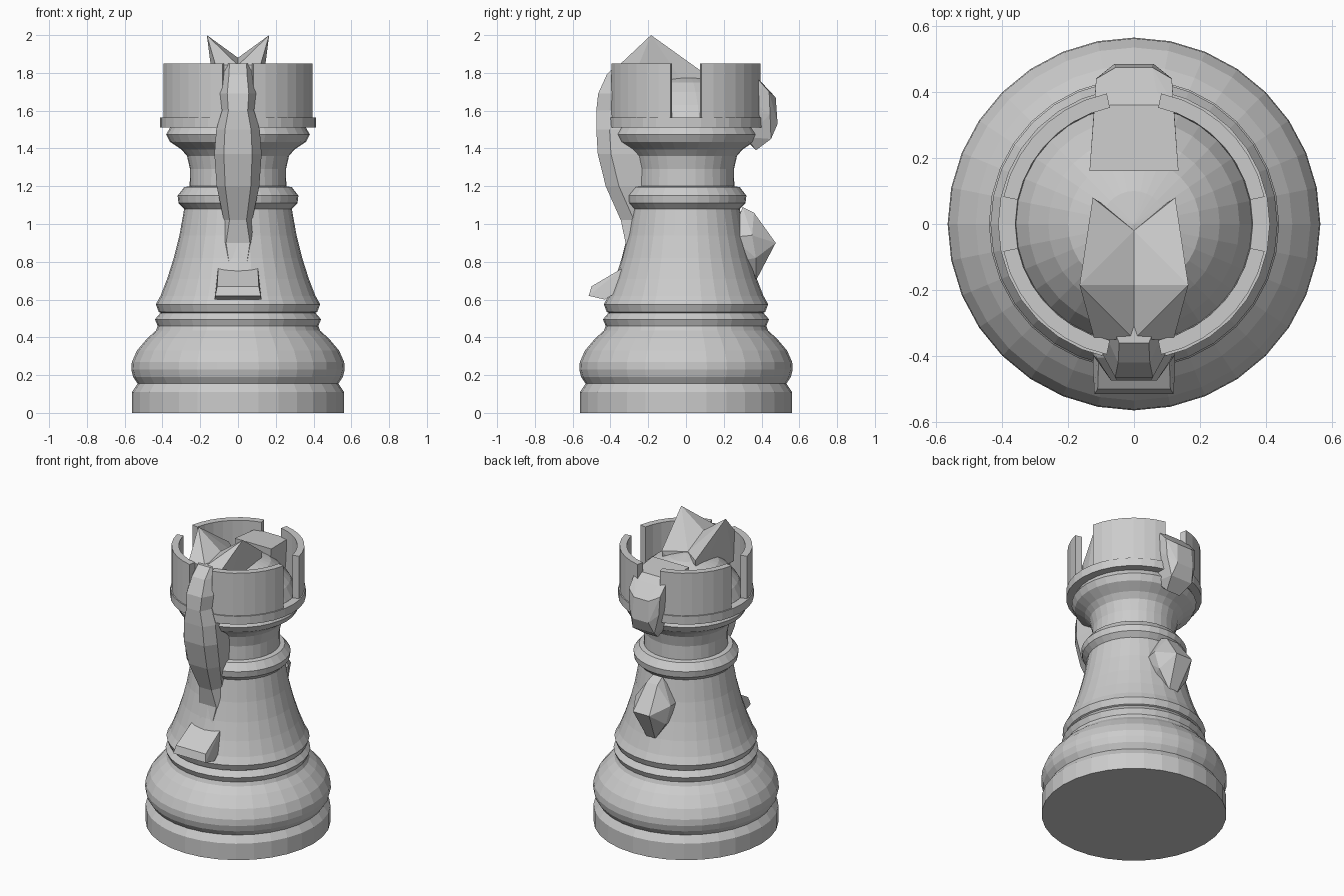
import bpy, bmesh
from math import sin, cos, pi

if "Cube" in bpy.data.objects:
    bpy.data.objects.remove(bpy.data.objects["Cube"])


def finish(name, bm):
    bmesh.ops.remove_doubles(bm, verts=bm.verts, dist=1e-5)
    bmesh.ops.recalc_face_normals(bm, faces=bm.faces)
    me = bpy.data.meshes.new(name)
    bm.to_mesh(me)
    bm.free()
    ob = bpy.data.objects.new(name, me)
    bpy.context.collection.objects.link(ob)
    return ob


def lathe(name, profile, a0=0.0, a1=2 * pi, steps=32, closed=False):
    """Revolve (radius, z) points; closed profiles over an arc get end caps."""
    bm = bmesh.new()
    rows = []
    for i in range(steps + 1):
        a = a0 + (a1 - a0) * i / steps
        rows.append([bm.verts.new((r * cos(a), r * sin(a), z)) for r, z in profile])
    n = len(profile)
    for p, q in zip(rows, rows[1:]):
        for j in range(n if closed else n - 1):
            k = (j + 1) % n
            if profile[j][0] == 0:
                bm.faces.new((p[j], p[k], q[k]))
            elif profile[k][0] == 0:
                bm.faces.new((p[j], p[k], q[j]))
            else:
                bm.faces.new((p[j], p[k], q[k], q[j]))
    if closed and a1 - a0 < 2 * pi - 0.01:
        bm.faces.new(rows[0])
        bm.faces.new(rows[-1])
    return finish(name, bm)


def hull(name, pts, mirror=True):
    """Convex faceted block, mirrored over x before hulling."""
    bm = bmesh.new()
    for x, y, z in pts:
        bm.verts.new((x, y, z))
        if mirror and x:
            bm.verts.new((-x, y, z))
    res = bmesh.ops.convex_hull(bm, input=bm.verts)
    loose = {g for g in res["geom_interior"] if isinstance(g, bmesh.types.BMVert)}
    bmesh.ops.delete(bm, geom=list(loose), context='VERTS')
    return finish(name, bm)


def loft(name, rings):
    bm = bmesh.new()
    rows = [[bm.verts.new(p) for p in ring] for ring in rings]
    for p, q in zip(rows, rows[1:]):
        for j in range(len(p)):
            k = (j + 1) % len(p)
            bm.faces.new((p[j], p[k], q[k], q[j]))
    bm.faces.new(rows[0])
    bm.faces.new(rows[-1])
    return finish(name, bm)


# Turned body with a domed top inside the crown
lathe("tower_body", [
    (0, 0), (.562, 0), (.562, .11), (.532, .155), (.555, .19), (.565, .23),
    (.562, .27), (.535, .33), (.48, .395), (.435, .435), (.425, .46), (.44, .495),
    (.41, .53), (.42, .535), (.435, .575), (.41, .62), (.375, .71), (.34, .82),
    (.31, .94), (.285, 1.08), (.315, 1.11), (.32, 1.15), (.285, 1.195),
    (.256, 1.2), (.254, 1.29), (.27, 1.36), (.30, 1.395), (.36, 1.435),
    (.38, 1.475), (.365, 1.5), (.36, 1.51), (.36, 1.55), (.32, 1.63),
    (.26, 1.7), (.2, 1.75), (.1, 1.785), (0, 1.8)])

# Crown ring and four battlements
lathe("crown_ring", [(.35, 1.51), (.412, 1.51), (.412, 1.565), (.36, 1.565)], closed=True)
for i in range(4):
    a = i * pi / 2
    lathe("battlement", [(.36, 1.56), (.404, 1.56), (.404, 1.85), (.36, 1.85)],
          a + .205, a + pi / 2 - .205, 7, True)

# Arched neck running down the front: (z, outer y, half width)
neck = [(1.85, -.36, .075), (1.79, -.42, .08), (1.69, -.465, .095), (1.6, -.475, .085),
        (1.5, -.475, .115), (1.37, -.467, .125), (1.2, -.425, .113), (1.02, -.345, .075),
        (.9, -.32, .105), (.76, -.35, .07)]
loft("horse_neck", [[(-w * .6, y, z), (w * .6, y, z), (w, y + .07, z), (w * .8, -.18, z),
                     (-w * .8, -.18, z), (-w, y + .07, z)] for z, y, w in neck])

# Flared tip at the bottom of the neck
hull("neck_tip", [(.105, -.33, .77), (.08, -.36, .75), (.11, -.50, .67), (.12, -.515, .62),
                  (.125, -.43, .6), (.115, -.3, .68)])

# Head halves, each with a pointed ear
for s in (-1, 1):
    hull("head_ear", [(s * x, y, z) for x, y, z in [
        (.165, -.185, 2), (0, -.185, 1.88), (0, -.35, 1.84), (.12, -.35, 1.845),
        (.14, -.06, 1.87), (.125, .08, 1.81), (0, -.02, 1.8), (.12, -.33, 1.65),
        (0, -.33, 1.65), (.12, .05, 1.65), (0, 0, 1.65)]], mirror=False)

# Muzzle poking out through the back battlement gap
hull("muzzle", [(.135, .16, 1.8), (.12, .36, 1.79), (.07, .4, 1.75), (.115, .44, 1.7),
                (.055, .475, 1.67), (.06, .485, 1.53), (.11, .445, 1.58),
                (.08, .45, 1.45), (.05, .37, 1.39), (.09, .32, 1.46), (.11, .17, 1.6)])

# Faceted chest wedge on the back
hull("chest", [(.035, .3, 1.09), (.04, .36, 1.06), (.13, .35, .94), (.06, .475, .9),
               (.12, .24, .93), (.11, .37, .82), (.03, .37, .7), (.08, .25, .8)])
